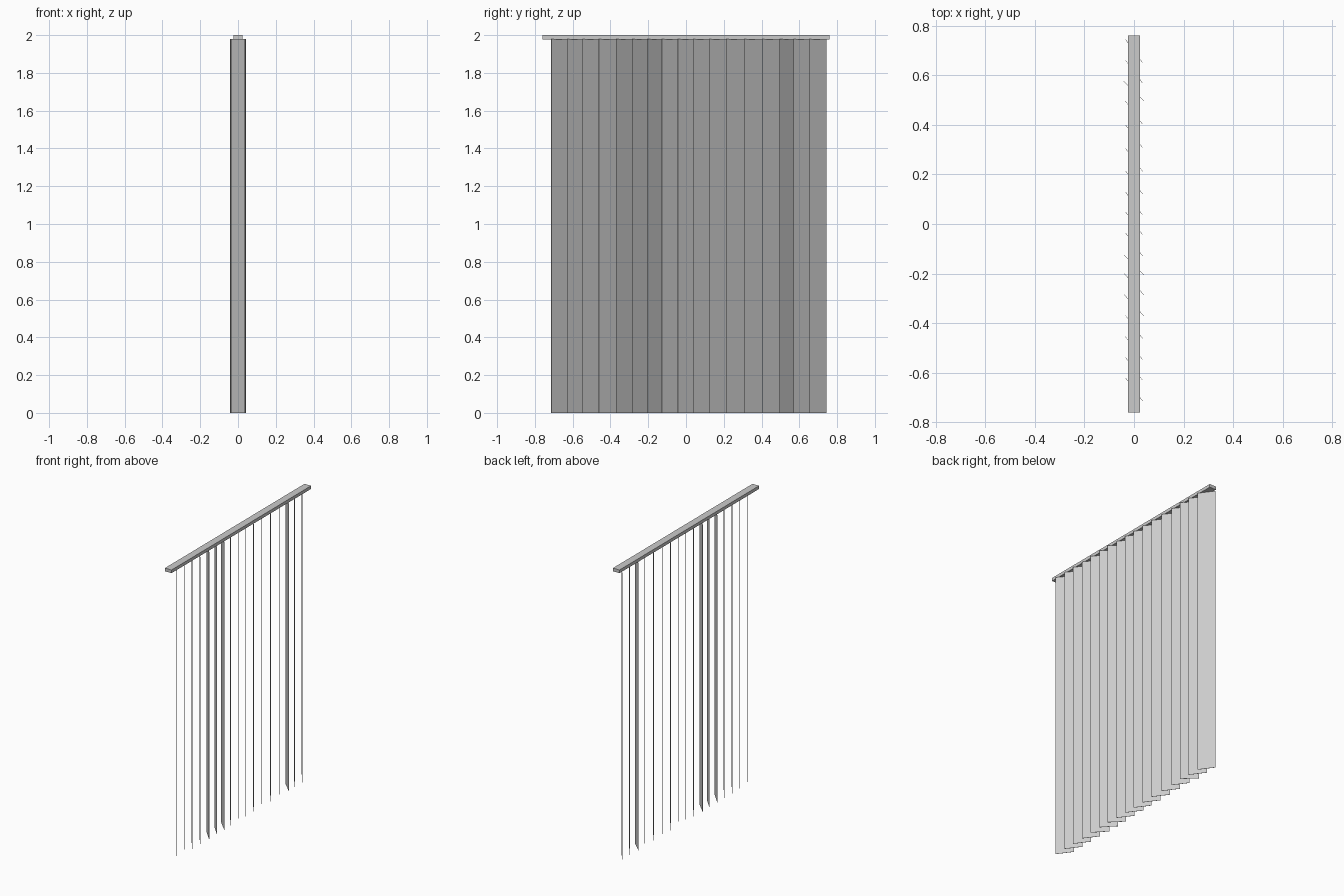
import bpy
import math


def box(name, size, loc, turn=0.0):
    bpy.ops.mesh.primitive_cube_add(size=1, location=loc, rotation=(0, 0, turn))
    ob = bpy.context.object
    ob.name = name
    ob.scale = size
    return ob


# Head rail across the top
box("head_rail", (0.05, 1.52, 0.022), (0, 0, 1.989))

# Hanging vertical slats: slightly uneven spacing, a few opened further
centres = [-0.667, -0.584, -0.501, -0.415, -0.328, -0.243, -0.165, -0.082, 0.003,
           0.083, 0.168, 0.259, 0.354, 0.449, 0.536, 0.615, 0.698]
wider_open = {4: 43, 5: 43, 6: 45, 14: 46}
for i, y in enumerate(centres):
    angle = math.radians(wider_open.get(i, 36.5))
    box(f"slat_{i + 1:02d}", (0.0015, 0.116, 1.979), (0, y, 0.9895), angle)
